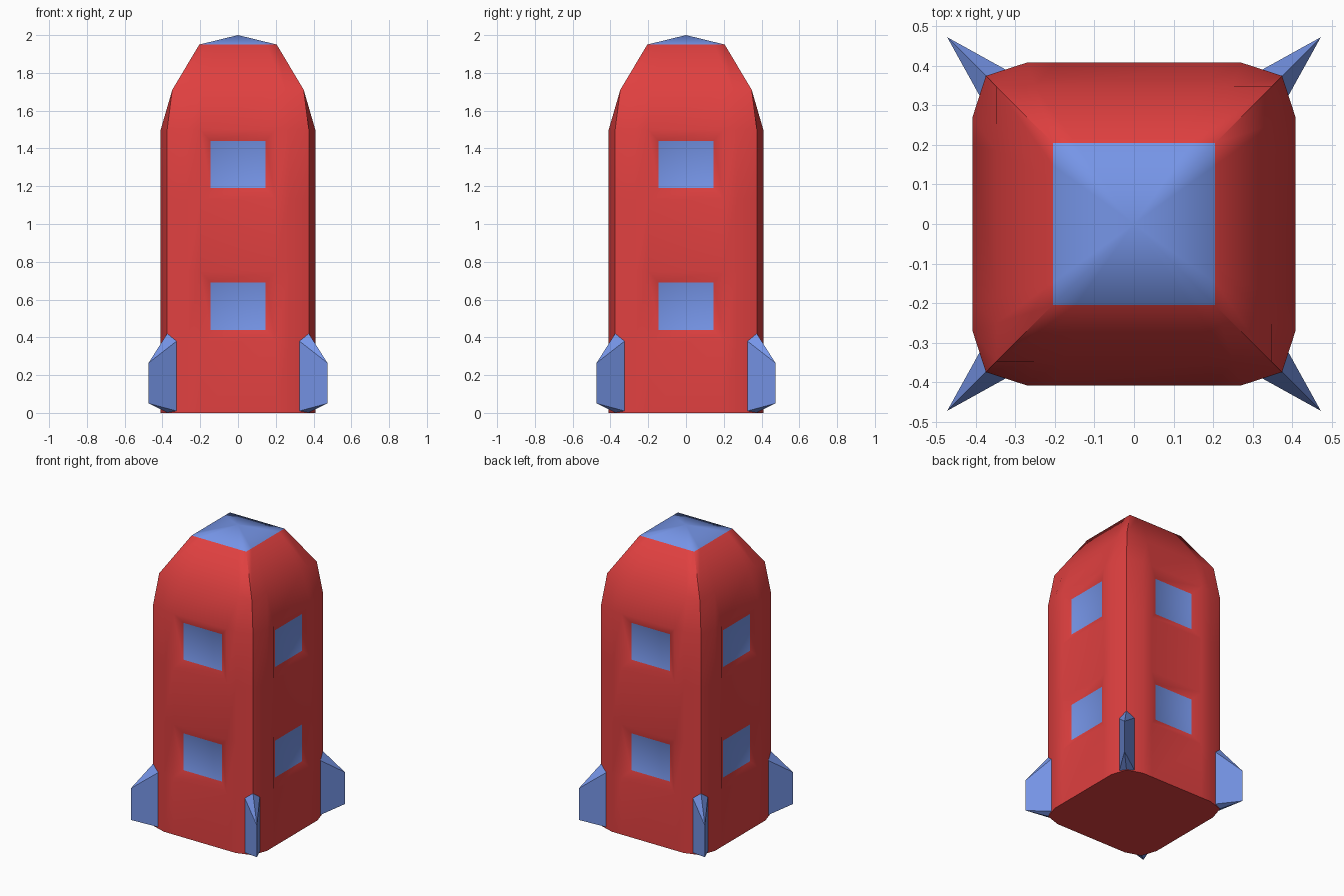
import bpy, bmesh, math
from mathutils import Matrix

if "Cube" in bpy.data.objects:
    bpy.data.objects.remove(bpy.data.objects["Cube"])


def material(name, rgb):
    m = bpy.data.materials.new(name)
    m.diffuse_color = (*rgb, 1)
    m.use_nodes = True
    m.node_tree.nodes["Principled BSDF"].inputs["Base Color"].default_value = m.diffuse_color
    return m


red = material("red paint", (0.745, 0.051, 0.051))
blue = material("blue trim", (0.18, 0.30, 0.80))


def finish(bm, name, mats, angle):
    bmesh.ops.remove_doubles(bm, verts=bm.verts, dist=0.0005)
    bmesh.ops.recalc_face_normals(bm, faces=bm.faces)
    me = bpy.data.meshes.new(name)
    bm.to_mesh(me)
    bm.free()
    for m in mats:
        me.materials.append(m)
    me.shade_smooth()
    me.set_sharp_from_angle(angle=math.radians(angle))
    ob = bpy.data.objects.new(name, me)
    bpy.context.collection.objects.link(ob)
    return ob


# Body: one side panel on a grid of columns and heights, repeated four times
cols = [-0.375, -0.27, -0.2, 0.2, 0.27, 0.375]
heights = [0, 0.38, 0.75, 1.13, 1.5, 1.71, 1.95]
window_rows = (1, 3)
roof = {1.71: 0.348, 1.95: 0.205}   # half widths of the square roof rings


def panel_point(x, z):
    if z in roof:
        return (x / 0.375 * roof[z], -roof[z], z)
    return (x, -0.375 if abs(x) > 0.3 else -0.409, z)


bm = bmesh.new()
for k in range(4):
    turn = Matrix.Rotation(k * math.pi / 2, 3, 'Z')
    grid = [[bm.verts.new(turn @ Matrix.Identity(3) @ bm.verts.new(panel_point(x, z)).co)
             for x in cols] for z in heights]
    for r in range(len(heights) - 1):
        for c in range(len(cols) - 1):
            ring = [grid[r][c], grid[r][c + 1], grid[r + 1][c + 1], grid[r + 1][c]]
            if c == 2 and r in window_rows:
                # recessed window with a sloping frame
                z0, z1 = heights[r] + 0.06, heights[r + 1] - 0.06
                inner = []
                for x, z in ((-0.145, z0), (0.145, z0), (0.145, z1), (-0.145, z1)):
                    v = bm.verts.new((x, -0.379, z))
                    v.co = turn @ v.co
                    inner.append(v)
                for i in range(4):
                    j = (i + 1) % 4
                    bm.faces.new((ring[i], ring[j], inner[j], inner[i]))
                bm.faces.new(inner).material_index = 1
            else:
                bm.faces.new(ring)
    # nose cap side, rising to the tip
    tip = bm.verts.new((0, 0, 2))
    bm.faces.new(grid[-1] + [tip]).material_index = 1
bmesh.ops.delete(bm, geom=[v for v in bm.verts if not v.link_faces], context='VERTS')
bmesh.ops.remove_doubles(bm, verts=bm.verts, dist=0.0005)
# flat base
base_edges = [e for e in bm.edges if e.is_boundary and all(v.co.z < 0.001 for v in e.verts)]
bmesh.ops.contextual_create(bm, geom=base_edges)
for f in bm.faces:
    if all(v.co.z < 0.001 for v in f.verts):
        f.material_index = 0
finish(bm, "rocket_body", [red, blue], 50)

# Fins: wedges on the four corners
fin_points = [(0.325, 0.391, 0.01), (0.391, 0.325, 0.01), (0.372, 0.372, 0.0),
              (0.325, 0.391, 0.38), (0.391, 0.325, 0.38), (0.375, 0.375, 0.42),
              (0.473, 0.473, 0.05), (0.473, 0.473, 0.265)]
for k, name in enumerate(("back_right", "back_left", "front_left", "front_right")):
    bm = bmesh.new()
    turn = Matrix.Rotation(k * math.pi / 2, 4, 'Z')
    for p in fin_points:
        bm.verts.new(p)
    bmesh.ops.convex_hull(bm, input=bm.verts)
    bmesh.ops.transform(bm, matrix=turn, verts=bm.verts)
    finish(bm, "fin_" + name, [blue], 25)
